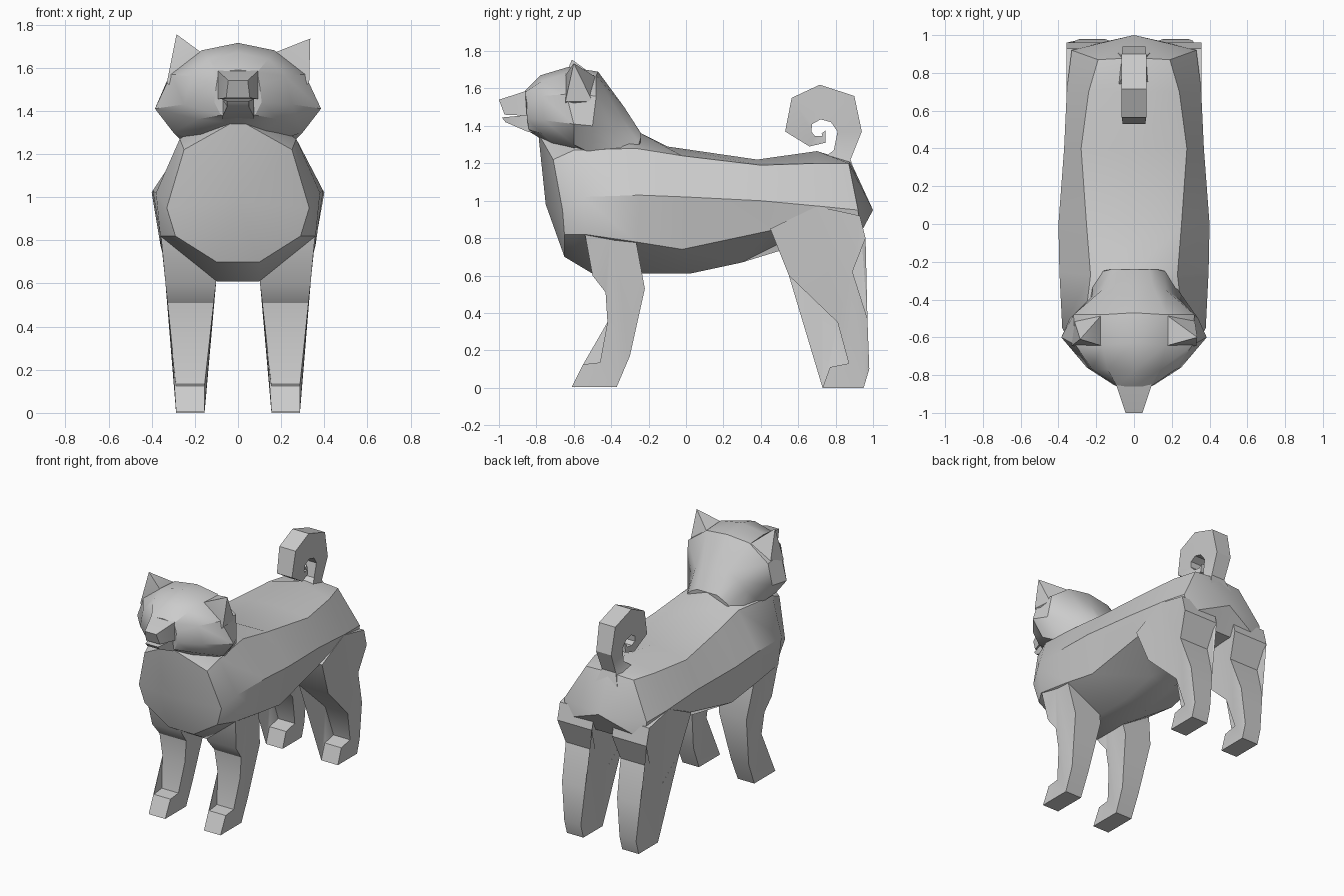
import bpy, bmesh, math


def finish(name, bm):
    bmesh.ops.recalc_face_normals(bm, faces=bm.faces)
    me = bpy.data.meshes.new(name)
    bm.to_mesh(me)
    bm.free()
    ob = bpy.data.objects.new(name, me)
    bpy.context.collection.objects.link(ob)
    bpy.ops.object.select_all(action='DESELECT')
    ob.select_set(True)
    bpy.context.view_layer.objects.active = ob
    bpy.ops.object.shade_smooth_by_angle(angle=math.radians(32))
    return ob


def loft(name, rings, start=None, end=None):
    """Skin closed rings; ends become a fan to a point, or a flat cap."""
    bm = bmesh.new()
    rows = [[bm.verts.new(p) for p in r] for r in rings]
    n = len(rows[0])
    for a, b in zip(rows, rows[1:]):
        for i in range(n):
            j = (i + 1) % n
            bm.faces.new((a[i], a[j], b[j], b[i]))
    for row, tip in ((rows[0], start), (rows[-1], end)):
        if tip:
            c = bm.verts.new(tip)
            for i in range(n):
                bm.faces.new((row[i], row[(i + 1) % n], c))
        else:
            bm.faces.new(row)
    return finish(name, bm)


def mirrored(half):
    """Close a half ring (x >= 0, top to bottom) across x = 0."""
    return half + [(-x, y, z) for x, y, z in reversed(half) if x > 0]


def prism(name, profile, width):
    """Side profile of (y, z) points, spanning x = width(y, z)."""
    bm = bmesh.new()
    a, b = ([bm.verts.new((width(y, z)[k], y, z)) for y, z in profile] for k in (0, 1))
    n = len(profile)
    for i in range(n):
        j = (i + 1) % n
        bm.faces.new((a[i], a[j], b[j], b[i]))
    caps = [bm.faces.new(a), bm.faces.new(b)]
    bmesh.ops.triangulate(bm, faces=caps)
    return finish(name, bm)


# Body: chest to rump
body = [
    [(0, -.79, 1.36), (.25, -.71, 1.22), (.33, -.66, .95), (.29, -.65, .82), (.1, -.65, .70)],
    [(0, -.50, 1.45), (.27, -.60, 1.27), (.38, -.55, 1.02), (.36, -.54, .82), (.1, -.50, .61)],
    [(0, -.24, 1.36), (.23, -.27, 1.28), (.395, -.25, 1.03), (.36, -.27, .78), (.1, -.25, .61)],
    [(0, -.10, 1.29), (.25, -.02, 1.24), (.40, 0, 1.02), (.35, -.02, .74), (.1, .02, .61)],
    [(0, .38, 1.22), (.28, .40, 1.19), (.37, .40, 1.0), (.33, .45, .84), (.1, .30, .67)],
    [(0, .70, 1.265), (.24, .70, 1.20), (.355, .72, .97), (.335, .72, .80), (.1, .50, .77)],
    [(0, .88, 1.21), (.19, .87, 1.20), (.33, .92, .95), (.31, .93, .82), (.1, .90, .78)],
]
loft("body", [mirrored(h) for h in body], (0, -.75, .98), (0, 1.0, .95))

# Head and back of the neck
head = [
    [(0, -.86, 1.59), (.09, -.86, 1.58), (.10, -.85, 1.52), (.11, -.85, 1.44), (.08, -.84, 1.38), (0, -.84, 1.37)],
    [(0, -.78, 1.67), (.14, -.77, 1.64), (.22, -.77, 1.56), (.25, -.76, 1.43), (.19, -.77, 1.36), (0, -.79, 1.34)],
    [(0, -.63, 1.715), (.17, -.64, 1.68), (.31, -.64, 1.57), (.385, -.60, 1.41), (.30, -.60, 1.30), (0, -.60, 1.2)],
    [(0, -.47, 1.69), (.17, -.48, 1.67), (.32, -.48, 1.56), (.34, -.50, 1.40), (.25, -.50, 1.25), (0, -.50, 1.2)],
    [(0, -.33, 1.50), (.10, -.33, 1.50), (.17, -.35, 1.45), (.22, -.38, 1.37), (.22, -.33, 1.27), (0, -.30, 1.2)],
    [(0, -.24, 1.36), (.08, -.24, 1.36), (.12, -.24, 1.34), (.16, -.25, 1.31), (.18, -.25, 1.26), (0, -.25, 1.2)],
]
loft("head", [mirrored(h) for h in head])


# Muzzle: upper snout and lower jaw, narrowing to the nose
def snout_width(y, z):
    w = .045 + .05 * min(1, (y + 1) / .15)
    return -w, w


prism("upper_snout", [(-.82, 1.595), (-.86, 1.585), (-1.0, 1.54), (-.97, 1.46), (-.86, 1.455), (-.82, 1.455)], snout_width)
prism("lower_jaw", [(-.82, 1.46), (-.88, 1.455), (-.985, 1.445), (-.965, 1.42), (-.85, 1.37), (-.80, 1.36)],
      lambda y, z: (-.075, .075) if y > -.9 else (-.05, .05))

# Ears: four-sided pyramids, the two tips tilt differently
for side, s, tip in (("right", 1, (.335, -.60, 1.735)), ("left", -1, (-.285, -.61, 1.755))):
    base = [(.17 * s, -.645, 1.67), (.33 * s, -.645, 1.53), (.32 * s, -.50, 1.53), (.17 * s, -.48, 1.66)]
    loft(side + "_ear", [base, [(x * .9, y, z - .03) for x, y, z in base]][::-1], None, tip)

# Legs: side profiles tapering in width toward the paws
front = [(-.54, .82), (-.50, .60), (-.43, .51), (-.42, .35), (-.46, .135), (-.55, .125), (-.61, .005), (-.37, .005),
         (-.30, .17), (-.22, .53), (-.27, .80), (-.40, .90)]
hind = [(.45, .85), (.55, .60), (.81, .35), (.87, .13), (.77, .11), (.73, 0), (.95, 0),
        (.98, .10), (.97, .37), (.89, .62), (.96, .80), (.93, .92), (.70, .97)]
for side, s in (("right", 1), ("left", -1)):
    def leg_width(y, z, s=s):
        t = min(1, max(0, z - .13) / .67)
        return s * (.155 - .075 * t), s * (.287 + .07 * t)
    prism(side + "_front_leg", front, leg_width)
    prism(side + "_hind_leg", hind, leg_width)

# Tail: spiral of outer/inner (y, z) pairs with a half width
tail = [
    (.92, 1.10, .70, 1.20, .10), (.88, 1.22, .79, 1.27, .055), (.94, 1.37, .81, 1.37, .06),
    (.90, 1.56, .775, 1.42, .065), (.715, 1.62, .72, 1.435, .065), (.565, 1.55, .675, 1.41, .065),
    (.53, 1.37, .67, 1.37, .06), (.66, 1.29, .69, 1.345, .05), (.745, 1.31, .73, 1.345, .04),
    (.745, 1.375, .725, 1.36, .03),
]
loft("tail", [[(-w, a, b), (w, a, b), (w, c, d), (-w, c, d)] for a, b, c, d, w in tail])
